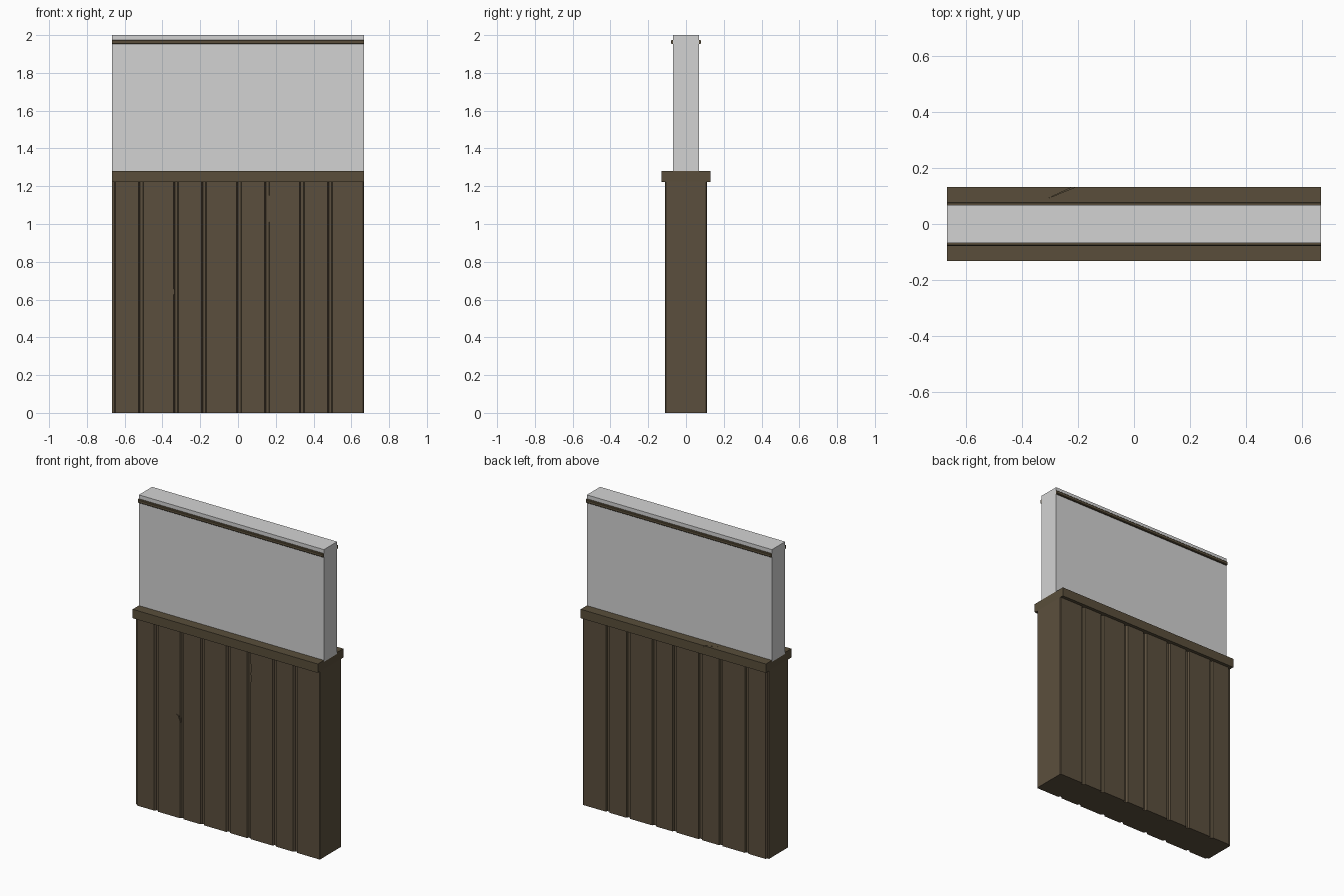
import bpy, bmesh
from mathutils import Vector

if "Cube" in bpy.data.objects:
    bpy.data.objects.remove(bpy.data.objects["Cube"])

HALF = 0.666          # half length of the wall


def material(name, rgb):
    m = bpy.data.materials.new(name)
    m.diffuse_color = (*rgb, 1)
    m.use_nodes = True
    m.node_tree.nodes["Principled BSDF"].inputs["Base Color"].default_value = m.diffuse_color
    return m


WOOD = material("dark_wood", (0.105, 0.078, 0.047))
RAIL_WOOD = material("rail_wood", (0.100, 0.076, 0.043))
PLASTER = material("grey_plaster", (0.65, 0.65, 0.65))


def prism(name, profile, lo, hi, axis, mat=None):
    """Extrude a 2D profile along x (y,z), y (x,z) or z (x,y)."""
    place = {"x": lambda a, b, t: (t, a, b),
             "y": lambda a, b, t: (a, t, b),
             "z": lambda a, b, t: (a, b, t)}[axis]
    axis_vec = Vector(place(0, 0, hi - lo))
    bm = bmesh.new()
    face = bm.faces.new([bm.verts.new(place(a, b, lo)) for a, b in profile])
    out = bmesh.ops.extrude_face_region(bm, geom=[face])
    verts = [g for g in out["geom"] if isinstance(g, bmesh.types.BMVert)]
    bmesh.ops.translate(bm, verts=verts, vec=axis_vec)
    bmesh.ops.recalc_face_normals(bm, faces=bm.faces)
    mesh = bpy.data.meshes.new(name)
    bm.to_mesh(mesh)
    bm.free()
    ob = bpy.data.objects.new(name, mesh)
    bpy.context.collection.objects.link(ob)
    if mat:
        mesh.materials.append(mat)
    return ob


def cut(target, cutter):
    cutter.hide_render = True
    cutter.hide_set(True)
    cutter.display_type = 'WIRE'
    mod = target.modifiers.new(cutter.name, 'BOOLEAN')
    mod.operation = 'DIFFERENCE'
    mod.solver = 'EXACT'
    mod.object = cutter


def rect(a0, a1, b0, b1):
    return [(a0, b0), (a1, b0), (a1, b1), (a0, b1)]


# plank panelling: one grooved outline, mirrored front to back
FACE, FLOOR = 0.11, 0.098
grooves = [(-0.526, -0.500), (-0.341, -0.315), (-0.193, -0.167), (-0.008, 0.019),
           (0.140, 0.167), (0.325, 0.352), (0.474, 0.500)]
edge = [(-HALF, FLOOR), (-0.655, FLOOR), (-0.648, FACE)]
for a, b in grooves:
    edge += [(a, FACE), (a + 0.007, FLOOR), (b - 0.004, FLOOR), (b, FACE)]
edge += [(HALF - 0.004, FACE), (HALF, FACE - 0.004)]
outline = [(x, -y) for x, y in edge] + edge[::-1]
planks = prism("plank_panelling", outline, 0, 1.225, "z", WOOD)

# cap rail over the planks
rail = prism("cap_rail", rect(-0.131, 0.131, 1.222, 1.28), -HALF, HALF, "x", RAIL_WOOD)

# plaster wall above
prism("plaster_wall", rect(-0.068, 0.068, 1.27, 2.0), -HALF, HALF, "x", PLASTER)

# picture rails, one on each side, with softened outer edges
for name, s in (("front_picture_rail", -1), ("back_picture_rail", 1)):
    prof = [(0.06, 1.952), (0.075, 1.952), (0.079, 1.956),
            (0.079, 1.971), (0.075, 1.975), (0.06, 1.975)]
    prism(name, [(s * y, z) for y, z in prof], -HALF, HALF, "x", RAIL_WOOD)

# cracks in the front planks
cut(planks, prism("short_crack_cutter",
                  [(-0.372, 0.672), (-0.352, 0.661), (-0.338, 0.622), (-0.336, 0.652),
                   (-0.350, 0.667)], -0.15, -0.103, "y"))
cut(planks, prism("long_crack_cutter",
                  [(0.160, 0.99), (0.171, 1.03), (0.168, 1.08), (0.174, 1.12),
                   (0.160, 1.17)], -0.15, -0.103, "y"))

# split in the top of the rail at the back, chip at its front right corner
cut(rail, prism("rail_split_cutter",
                [(-0.310, 0.090), (-0.200, 0.135), (-0.212, 0.135)], 1.272, 1.30, "z"))
cut(rail, prism("rail_chip_cutter",
                [(0.650, 1.21), (0.68, 1.21), (0.68, 1.238)], -0.15, -0.118, "y"))
